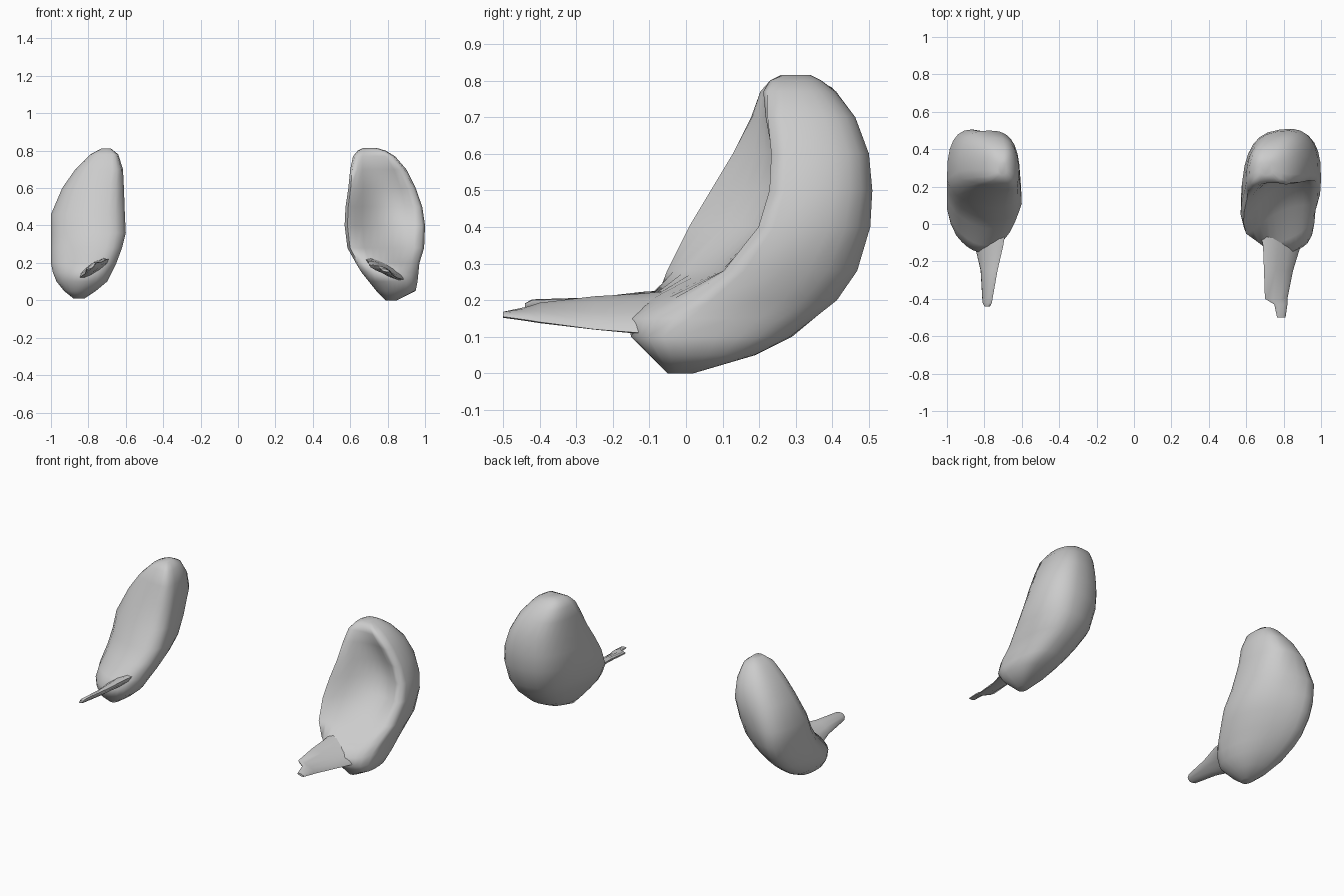
import bpy, bmesh, math

grey = bpy.data.materials.new("light grey")
grey.diffuse_color = (0.6, 0.6, 0.6, 1)


def loft(name, rings, angle):
    """Skin closed rings of equal length and cap both ends."""
    bm = bmesh.new()
    rows = [[bm.verts.new(p) for p in ring] for ring in rings]
    n = len(rows[0])
    for a, b in zip(rows, rows[1:]):
        for i in range(n):
            j = (i + 1) % n
            bm.faces.new((a[i], a[j], b[j], b[i]))
    bm.faces.new(rows[0])
    bm.faces.new(rows[-1])
    bmesh.ops.recalc_face_normals(bm, faces=bm.faces)
    mesh = bpy.data.meshes.new(name)
    bm.to_mesh(mesh)
    bm.free()
    mesh.materials.append(grey)
    ob = bpy.data.objects.new(name, mesh)
    bpy.context.collection.objects.link(ob)
    bpy.context.view_layer.objects.active = ob
    ob.select_set(True)
    bpy.ops.object.shade_smooth_by_angle(angle=math.radians(angle))
    ob.select_set(False)
    return ob


def pod_ring(z, xl, xr, y_left, y_right, y_mid, y_back, skew=0.0):
    """Level slice: squarish back, rounded rims, hollowed or flat front."""
    c, w, pts = (xl + xr) / 2, (xr - xl) / 2, []
    roll = min(0.06, 0.3 * (y_back - max(y_left, y_right)))
    for i in range(15):                       # back, right rim to left rim
        t = math.pi * i / 14
        co, si = math.cos(t), math.sin(t)
        s = math.copysign(abs(co) ** 0.75, co)
        rim = y_left + (y_right - y_left) * (s + 1) / 2 + roll
        depth = y_back + skew * s - rim
        pts.append((c + w * s, rim + depth * abs(si) ** 0.75, z))
    mid = y_mid - (y_left + y_right) / 2
    for i in range(11):                       # front, left rim to right rim
        s = -1 + i / 5
        rim = y_left + (y_right - y_left) * (s + 1) / 2
        lip = roll * 0.3 if i in (0, 10) else 0
        pts.append((c + w * s * 0.93, rim + lip + mid * (1 - s * s), z))
    return pts


# Pod slices: z, left x, right x, left rim y, right rim y, middle y, back y, back skew
right_pod = [
    (0.00, 0.79, 0.85, -0.03, -0.03, -0.05, 0.02),
    (0.05, 0.74, 0.95, -0.06, -0.06, -0.10, 0.19),
    (0.10, 0.70, 0.96, -0.09, -0.08, -0.15, 0.29),
    (0.15, 0.66, 0.965, -0.10, -0.05, -0.16, 0.35, 0.02),
    (0.20, 0.63, 0.97, -0.10, 0.01, -0.09, 0.41, 0.03),
    (0.28, 0.585, 0.995, -0.07, 0.10, 0.07, 0.465, 0.03),
    (0.40, 0.57, 1.0, -0.01, 0.18, 0.20, 0.50, 0.03),
    (0.50, 0.575, 0.985, 0.05, 0.21, 0.245, 0.505, 0.03),
    (0.60, 0.59, 0.95, 0.11, 0.215, 0.25, 0.495, 0.03),
    (0.70, 0.60, 0.90, 0.16, 0.205, 0.23, 0.46, 0.02),
    (0.77, 0.615, 0.84, 0.195, 0.205, 0.22, 0.41),
    (0.80, 0.64, 0.79, 0.23, 0.23, 0.23, 0.37),
    (0.815, 0.67, 0.74, 0.27, 0.27, 0.26, 0.34),
]
left_pod = [
    (0.01, -0.88, -0.82, -0.03, -0.03, -0.05, 0.02),
    (0.05, -0.93, -0.76, -0.05, -0.06, -0.10, 0.13, -0.04),
    (0.10, -0.97, -0.70, -0.04, -0.09, -0.14, 0.22, -0.08),
    (0.15, -0.99, -0.675, -0.02, -0.08, -0.15, 0.29, -0.10),
    (0.20, -1.0, -0.65, 0.02, -0.06, -0.11, 0.35, -0.11),
    (0.28, -1.0, -0.62, 0.09, 0.00, -0.02, 0.42, -0.11),
    (0.36, -1.0, -0.60, 0.14, 0.05, 0.03, 0.465, -0.09),
    (0.46, -1.0, -0.605, 0.18, 0.11, 0.09, 0.495, -0.05),
    (0.60, -0.94, -0.61, 0.22, 0.17, 0.15, 0.50),
    (0.70, -0.87, -0.615, 0.23, 0.19, 0.19, 0.46),
    (0.78, -0.79, -0.64, 0.24, 0.22, 0.22, 0.40),
    (0.812, -0.73, -0.68, 0.27, 0.27, 0.26, 0.34),
]
loft("right_pod", [pod_ring(*r) for r in right_pod], 80)
loft("left_pod", [pod_ring(*r) for r in left_pod], 80)


def stem_ring(y, xl, zl, xr, zr, t):
    """Thin tilted oval across the stem."""
    dx, dz = (xr - xl) / 2, (zr - zl) / 2
    cx, cz, d = (xl + xr) / 2, (zl + zr) / 2, math.hypot(dx, dz)
    pts = []
    for i in range(10):
        co, si = math.cos(math.tau * i / 10), math.sin(math.tau * i / 10) * t
        pts.append((cx + dx * co - dz / d * si, y, cz + dz * co + dx / d * si))
    return pts


# Stem sections: y, left x, left z, right x, right z, half thickness
right_stem = [
    (0.00, 0.67, 0.22, 0.93, 0.10, 0.04),
    (-0.12, 0.69, 0.215, 0.89, 0.11, 0.025),
    (-0.25, 0.695, 0.21, 0.85, 0.12, 0.018),
    (-0.40, 0.70, 0.19, 0.82, 0.14, 0.014),
    (-0.43, 0.75, 0.18, 0.82, 0.145, 0.012),
    (-0.50, 0.765, 0.165, 0.81, 0.155, 0.007),
]
left_stem = [
    (0.00, -0.88, 0.11, -0.68, 0.22, 0.04),
    (-0.12, -0.85, 0.12, -0.70, 0.22, 0.025),
    (-0.25, -0.82, 0.14, -0.73, 0.205, 0.018),
    (-0.42, -0.81, 0.16, -0.76, 0.20, 0.013),
    (-0.44, -0.80, 0.17, -0.77, 0.19, 0.007),
]
loft("right_stem", [stem_ring(*r) for r in right_stem], 60)
loft("left_stem", [stem_ring(*r) for r in left_stem], 60)
